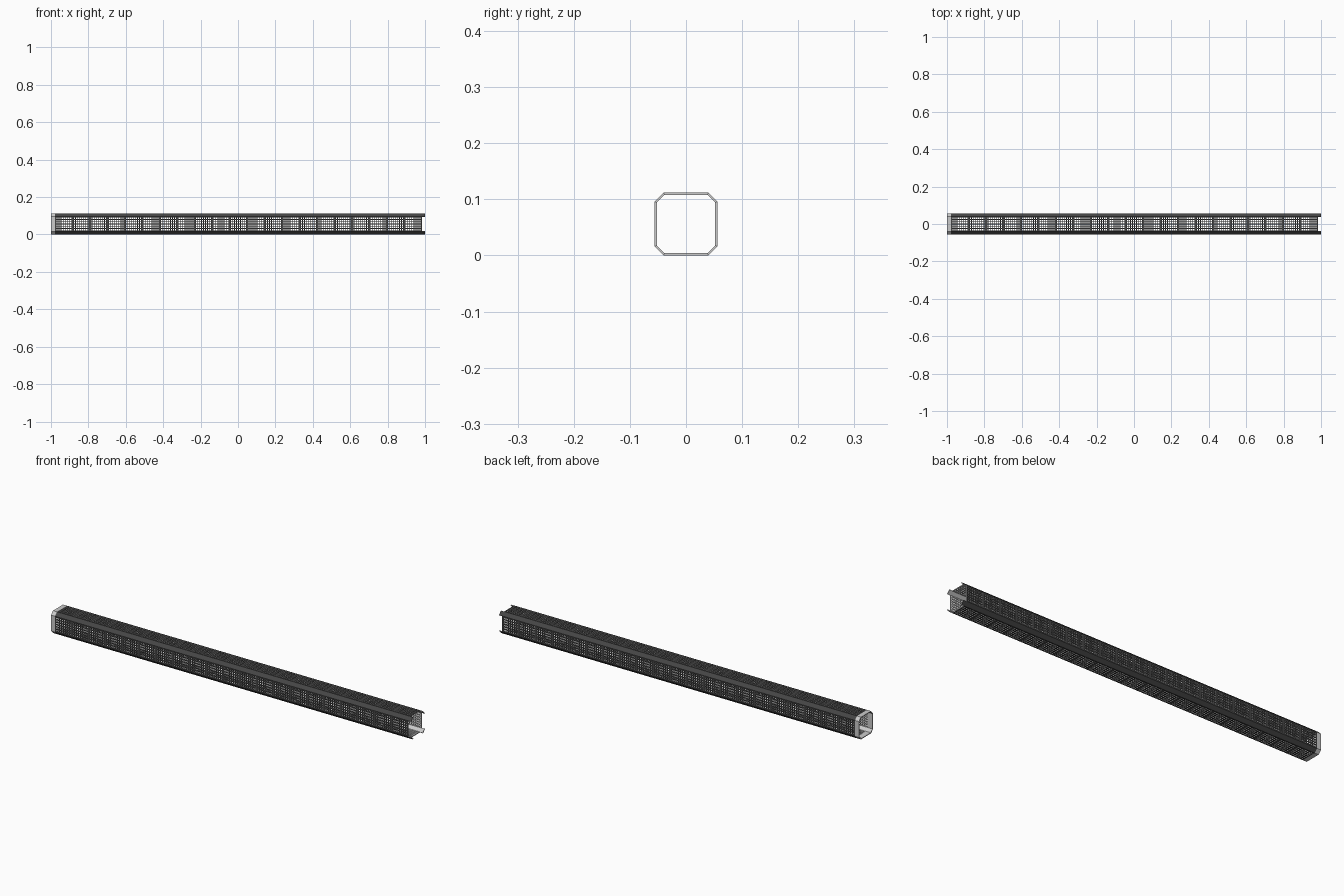
import bpy
import bmesh

if "Cube" in bpy.data.objects:
    bpy.data.objects.remove(bpy.data.objects["Cube"])

HALF = 0.056      # half width of the tube
FLAT = 0.040      # half width of each flat side, up to the chamfer
WALL = 0.004
X0, X1 = -0.978, 0.983
PANELS, COLS, ROWS = 21, 8, 6


def material(name, value):
    mat = bpy.data.materials.new(name)
    mat.diffuse_color = (value, value, value, 1)
    mat.use_nodes = True
    mat.node_tree.nodes["Principled BSDF"].inputs["Base Color"].default_value = mat.diffuse_color
    return mat


dark = material("dark_coating", 0.06)
light = material("bare_metal", 0.8)


def spaced_holes(start, end, count, fill):
    """Break points for evenly spaced holes: [hole start, hole end, ...]"""
    pitch = (end - start) / count
    pts = []
    for i in range(count):
        mid = start + (i + 0.5) * pitch
        pts += [mid - pitch * fill / 2, mid + pitch * fill / 2]
    return pts


def profile(rows):
    """Chamfered square ring (y, z), with flags for perforated and chamfer spans"""
    cuts = [-FLAT] + (spaced_holes(-0.036, 0.036, rows, 0.62) if rows else []) + [FLAT]
    pts, hole, chamfer = [], [], []
    for side in range(4):
        for i, t in enumerate(cuts):
            y, z = t, -HALF
            for _ in range(side):
                y, z = -z, y
            pts.append((y, z + HALF))
            last = i == len(cuts) - 1
            hole.append(i % 2 == 1 and not last)
            chamfer.append(last)
    return pts, hole, chamfer


def sleeve(name, xs, rows, outer, keep):
    """Skin around the ring along xs, keeping chosen cells, then thickened inward"""
    pts, hole, chamfer = profile(rows)
    bm = bmesh.new()
    grid = [[bm.verts.new((x, y, z)) for y, z in pts] for x in xs]
    n = len(pts)
    for i in range(len(xs) - 1):
        for j in range(n):
            if keep(i, hole[j], chamfer[j]):
                k = (j + 1) % n
                bm.faces.new((grid[i][j], grid[i][k], grid[i + 1][k], grid[i + 1][j]))
    bmesh.ops.delete(bm, geom=[v for v in bm.verts if not v.link_faces], context='VERTS')
    mesh = bpy.data.meshes.new(name)
    bm.to_mesh(mesh)
    bm.free()
    mesh.materials.append(outer)
    mesh.materials.append(light)
    obj = bpy.data.objects.new(name, mesh)
    bpy.context.collection.objects.link(obj)
    mod = obj.modifiers.new("wall", 'SOLIDIFY')
    mod.thickness = WALL
    mod.offset = -1
    mod.use_even_offset = True
    mod.material_offset = 1        # inner face stays light
    mod.material_offset_rim = 1
    return obj


# perforated body: panels of small openings separated by solid bands
pitch = (X1 - X0) / PANELS
body_xs = [X0]
for p in range(PANELS):
    a = X0 + p * pitch
    body_xs += spaced_holes(a + 0.005, a + pitch - 0.005, COLS, 0.65)
body_xs.append(X1)
sleeve("perforated_body", body_xs, ROWS, dark,
       lambda i, hole, chamfer: not (hole and i % 2 == 1 and i < len(body_xs) - 2))

# plain collar at the left end
sleeve("end_collar", [-1.0, X0], 0, light, lambda i, hole, chamfer: True)

# four corner tabs at the right end
sleeve("corner_tabs", [X1, 1.0], 0, dark, lambda i, hole, chamfer: chamfer)
